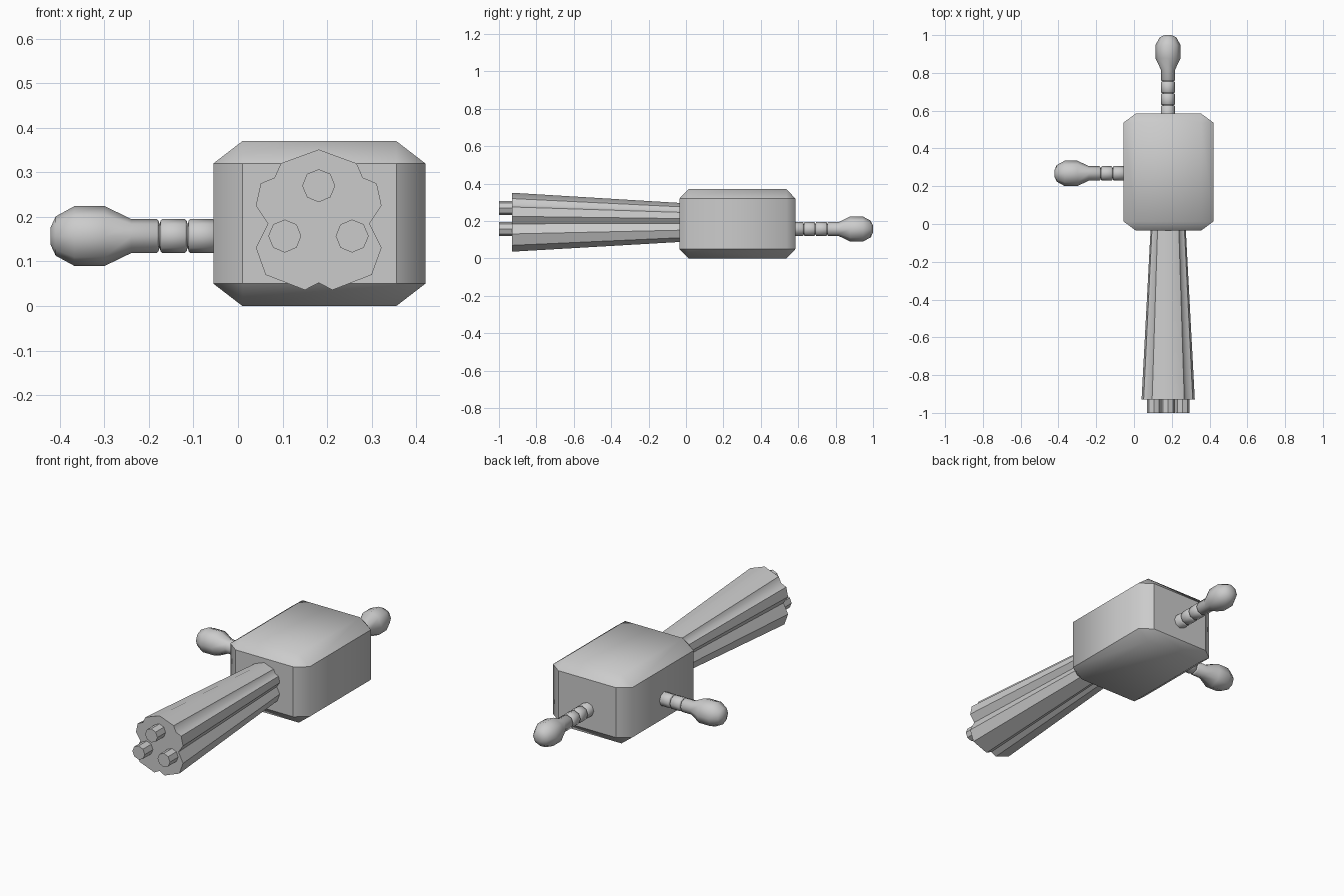
import bpy, bmesh, math
from mathutils import Vector, Matrix

cube = bpy.data.objects.get("Cube")
if cube:
    bpy.data.objects.remove(cube, do_unlink=True)

grey = bpy.data.materials.new("plain_grey")
grey.use_nodes = True
colour = (0.6, 0.6, 0.6, 1)
grey.diffuse_color = colour
grey.node_tree.nodes["Principled BSDF"].inputs["Base Color"].default_value = colour


def finish(name, bm, angle=None):
    """Turn a bmesh into an object, optionally smoothed by angle."""
    bmesh.ops.recalc_face_normals(bm, faces=bm.faces[:])
    mesh = bpy.data.meshes.new(name)
    bm.to_mesh(mesh)
    bm.free()
    mesh.materials.append(grey)
    obj = bpy.data.objects.new(name, mesh)
    bpy.context.collection.objects.link(obj)
    if angle:
        bpy.ops.object.select_all(action='DESELECT')
        obj.select_set(True)
        bpy.context.view_layer.objects.active = obj
        bpy.ops.object.shade_smooth_by_angle(angle=math.radians(angle))
    return obj


def loft(bm, rings):
    """Skin a list of equal rings and cap both ends."""
    loops = [[bm.verts.new(p) for p in ring] for ring in rings]
    for a, b in zip(loops, loops[1:]):
        for i in range(len(a)):
            j = (i + 1) % len(a)
            bm.faces.new((a[i], a[j], b[j], b[i]))
    bm.faces.new(loops[0])
    bm.faces.new(loops[-1])


def circle(radius, height, sides=8):
    return [Vector((radius * math.cos(2 * math.pi * i / sides),
                    radius * math.sin(2 * math.pi * i / sides), height))
            for i in range(sides)]


# Chamfered housing: hull of three box layers, one per axis
half = Vector((0.2375, 0.31, 0.185))
cut = Vector((0.065, 0.048, 0.05))
centre = Vector((0.1825, 0.275, 0.185))
bm = bmesh.new()
for axis in range(3):
    for sx in (-1, 1):
        for sy in (-1, 1):
            for sz in (-1, 1):
                p = half - cut
                p[axis] = half[axis]
                bm.verts.new(centre + Vector((p.x * sx, p.y * sy, p.z * sz)))
bmesh.ops.convex_hull(bm, input=bm.verts[:])
bmesh.ops.dissolve_limit(bm, angle_limit=0.02, verts=bm.verts[:], edges=bm.edges[:])
bm.normal_update()


def region(face):
    """Caps with their chamfers, flat ends, and rounded sides."""
    n = face.normal
    if abs(n.z) > 0.1:
        return "top" if n.z > 0 else "bottom"
    return ("front" if n.y < 0 else "back") if abs(n.y) > 0.99 else "side"


for face in bm.faces:
    face.smooth = True
for edge in bm.edges:
    edge.smooth = len({region(f) for f in edge.link_faces}) == 1
finish("housing", bm)

# Fluted, flared barrel bundle: mirrored half section around its axis
section = [(0, 0.161), (0.085, 0.13), (0.099, 0.098), (0.13, 0.085),
           (0.141, 0.035), (0.114, -0.005), (0.141, -0.059),
           (0.119, -0.12), (0.031, -0.154), (0, -0.138)]
section += [(-x, z) for x, z in section[-2:0:-1]]
bm = bmesh.new()
loft(bm, [[Vector((0.181 + x * s, y, 0.19 + z * s)) for x, z in section]
          for y, s in ((-0.93, 1), (0.0, 0.65))])
finish("fluted_barrel", bm, 45)

# Three muzzle tips
for name, x, z in (("top", 0.181, 0.27), ("right", 0.105, 0.157), ("left", 0.256, 0.157)):
    bm = bmesh.new()
    loft(bm, [circle(0.037, h) for h in (0, 0.12)])
    bm.transform(Matrix.Translation((x, -0.88, z)) @ Matrix.Rotation(math.pi / 2, 4, 'X'))
    finish(name + "_muzzle", bm, 30)

# Handle profile as (distance from tip, radius): knob, neck, grooved rings
profile = [(0, 0.018), (0.012, 0.044), (0.054, 0.067), (0.122, 0.067), (0.182, 0.038)]
for k in range(3):
    groove = 0.243 + 0.063 * k
    profile += [(groove - 0.004, 0.038), (groove, 0.034), (groove + 0.001, 0.028),
                (groove + 0.003, 0.028), (groove + 0.004, 0.034), (groove + 0.008, 0.038)]
profile.append((0.43, 0.038))


def handle(name, tip, turn):
    bm = bmesh.new()
    loft(bm, [circle(r, -d) for d, r in profile])
    bm.transform(Matrix.Translation(tip) @ turn)
    finish(name, bm, 50)


handle("side_handle", (-0.421, 0.268, 0.157), Matrix.Rotation(-math.pi / 2, 4, 'Y'))
handle("rear_handle", (0.18, 1.0, 0.157), Matrix.Rotation(-math.pi / 2, 4, 'X'))
